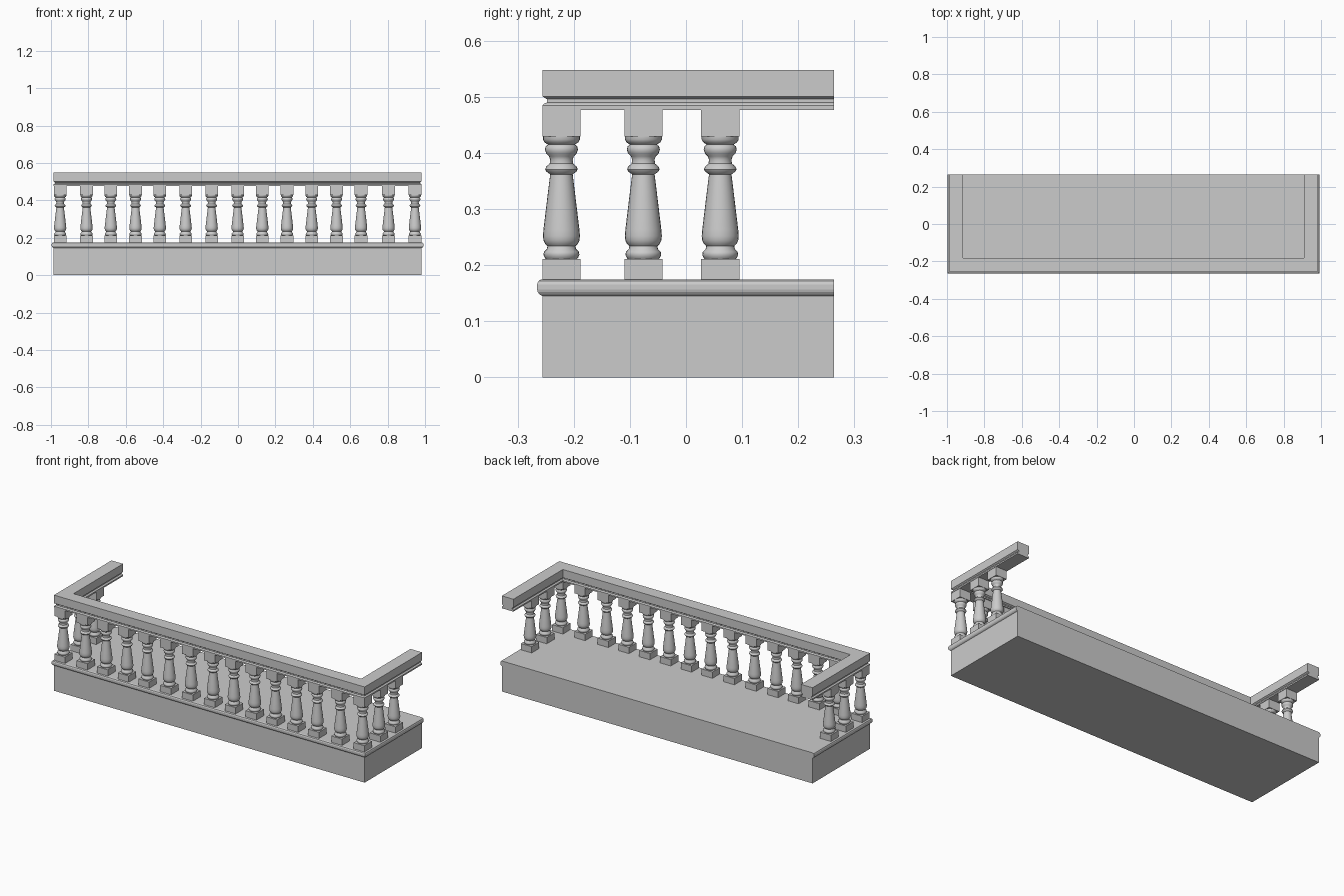
import bpy, bmesh, math

cube = bpy.data.objects.get("Cube")
if cube:
    bpy.data.objects.remove(cube, do_unlink=True)

# One stone colour for everything
stone = bpy.data.materials.new("grey_stone")
stone.use_nodes = True
GREY = (0.6, 0.6, 0.6, 1)
stone.diffuse_color = GREY
stone.node_tree.nodes["Principled BSDF"].inputs["Base Color"].default_value = GREY

LEFT, RIGHT, FRONT, BACK = -0.987, 0.982, -0.256, 0.264


def add_object(name, mesh, location=(0, 0, 0)):
    obj = bpy.data.objects.new(name, mesh)
    obj.location = location
    bpy.context.collection.objects.link(obj)
    return obj


def finish(bm, name):
    bmesh.ops.recalc_face_normals(bm, faces=bm.faces)
    mesh = bpy.data.meshes.new(name)
    bm.to_mesh(mesh)
    bm.free()
    mesh.materials.append(stone)
    return mesh


def loft(bm, rings, wrap):
    """Bridge equal vertex rings; wrap joins the last ring to the first, else cap both."""
    n = len(rings[0])
    pairs = list(zip(rings, rings[1:]))
    if wrap:
        pairs.append((rings[-1], rings[0]))
    for a, b in pairs:
        for i in range(n):
            j = (i + 1) % n
            bm.faces.new((a[i], a[j], b[j], b[i]))
    if not wrap:
        bm.faces.new(rings[0])
        bm.faces.new(rings[-1])


def u_path(bm, inset, z):
    """Points of the U-shaped outline (open at the back), moved inwards by inset."""
    pts = [(LEFT + inset, BACK), (LEFT + inset, FRONT + inset),
           (RIGHT - inset, FRONT + inset), (RIGHT - inset, BACK)]
    return [bm.verts.new((x, y, z)) for x, y in pts]


# Floor slab with a rounded lip on three sides
bm = bmesh.new()
slab = [(0, 0), (0, 0.145), (-0.005, 0.148), (-0.008, 0.152), (-0.0095, 0.157),
        (-0.0095, 0.166), (-0.007, 0.172), (-0.002, 0.175)]
loft(bm, [u_path(bm, inset, z) for inset, z in slab], wrap=False)
add_object("floor_slab", finish(bm, "floor_slab"))

# Handrail with a groove on its outer and inner faces
bm = bmesh.new()
WIDTH = 0.073
outer = [(0, 0.477), (0, 0.485), (0.003, 0.488), (0.008, 0.490), (0.008, 0.496),
         (0.002, 0.500), (0, 0.501), (0, 0.548)]
profile = outer + [(WIDTH - inset, z) for inset, z in reversed(outer)]
paths = [u_path(bm, inset, z) for inset, z in profile]
sections = [list(ring) for ring in zip(*paths)]
loft(bm, sections, wrap=False)
add_object("handrail", finish(bm, "handrail"))

# Baluster: a turned shaft between two square blocks
bm = bmesh.new()
turned = [(0.027, 0.210), (0.030, 0.214), (0.032, 0.219), (0.031, 0.224),
          (0.026, 0.229), (0.025, 0.234), (0.029, 0.238), (0.032, 0.244),
          (0.033, 0.252), (0.032, 0.264), (0.028, 0.297), (0.024, 0.330),
          (0.020, 0.362), (0.027, 0.367), (0.029, 0.371), (0.027, 0.376),
          (0.021, 0.381), (0.020, 0.388), (0.022, 0.394), (0.027, 0.399),
          (0.0295, 0.406), (0.028, 0.412), (0.024, 0.415), (0.030, 0.419),
          (0.033, 0.424), (0.033, 0.430)]
SIDES = 24
rings = [[bm.verts.new((r * math.cos(math.tau * i / SIDES),
                        r * math.sin(math.tau * i / SIDES), z))
          for i in range(SIDES)] for r, z in turned]
loft(bm, rings, wrap=False)
HALF = 0.034
for bottom, top in ((0.173, 0.211), (0.429, 0.478)):
    corners = [(-HALF, -HALF), (HALF, -HALF), (HALF, HALF), (-HALF, HALF)]
    loft(bm, [[bm.verts.new((x, y, z)) for x, y in corners] for z in (bottom, top)],
         wrap=False)
baluster = finish(bm, "baluster")

# Front row, then two more along each side
front_x = [-0.951, -0.81, -0.68, -0.548, -0.418, -0.28, -0.141, -0.002,
           0.13, 0.262, 0.394, 0.527, 0.658, 0.805, 0.946]
spots = [("front_baluster", x, -0.222) for x in front_x]
for y in (-0.076, 0.061):
    spots += [("right_baluster", front_x[0], y), ("left_baluster", front_x[-1], y)]
posts = [add_object(name, baluster, (x, y, 0)) for name, x, y in spots]

# Smooth the turned curves, keep the block edges sharp
bpy.ops.object.select_all(action='DESELECT')
posts[0].select_set(True)
bpy.context.view_layer.objects.active = posts[0]
bpy.ops.object.shade_smooth_by_angle(angle=math.radians(40))
